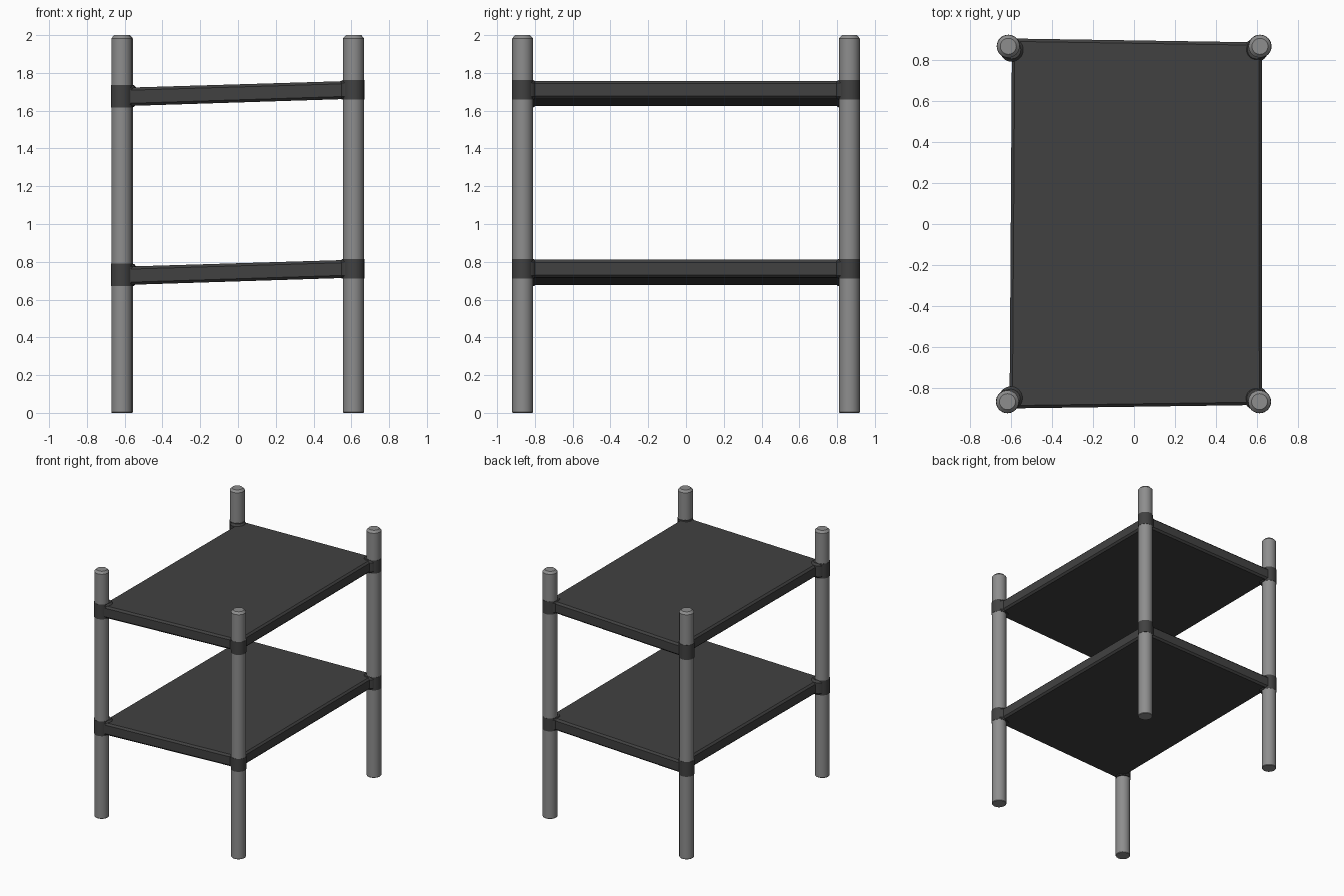
import bpy, bmesh

if "Cube" in bpy.data.objects:
    bpy.data.objects.remove(bpy.data.objects["Cube"])

def material(name, v):
    m = bpy.data.materials.new(name)
    m.diffuse_color = (v, v, v, 1)
    m.use_nodes = True
    m.node_tree.nodes["Principled BSDF"].inputs["Base Color"].default_value = m.diffuse_color
    return m

GREY = material("metal grey", 0.27)
DARK = material("dark grey", 0.053)

def finish(name, bm, mat, smooth=True):
    bmesh.ops.recalc_face_normals(bm, faces=bm.faces[:])
    me = bpy.data.meshes.new(name)
    bm.to_mesh(me)
    bm.free()
    me.materials.append(mat)
    ob = bpy.data.objects.new(name, me)
    bpy.context.collection.objects.link(ob)
    if smooth:
        bpy.ops.object.select_all(action='DESELECT')
        ob.select_set(True)
        bpy.context.view_layer.objects.active = ob
        bpy.ops.object.shade_smooth_by_angle(angle=0.6)
    return ob

def turned(name, x, y, rings, mat, n=32):
    """Round part from (radius, z) rings, closed at both ends."""
    bm = bmesh.new()
    loops = []
    import math
    for r, z in rings:
        loops.append([bm.verts.new((x + r * math.cos(i * math.tau / n),
                                    y + r * math.sin(i * math.tau / n), z)) for i in range(n)])
    for a, b in zip(loops, loops[1:]):
        for i in range(n):
            j = (i + 1) % n
            bm.faces.new((a[i], a[j], b[j], b[i]))
    bm.faces.new(loops[0][::-1])
    bm.faces.new(loops[-1])
    return finish(name, bm, mat)

# post positions
POSTS = {"front_left": (-0.616, -0.865), "back_left": (-0.612, 0.865),
         "front_right": (0.611, -0.865), "back_right": (0.613, 0.865)}
R = 0.055

for name, (x, y) in POSTS.items():
    # post with chamfered top
    turned("post_" + name, x, y,
           [(R - 0.003, 0), (R, 0.004), (R, 1.983), (R - 0.016, 2.0)], GREY)

for level, base in (("lower", 0.0), ("upper", 0.947)):
    # sloped shelf panel with chamfered edges
    bm = bmesh.new()
    corners = [(-0.606, -0.898), (0.624, -0.881), (0.622, 0.884), (-0.594, 0.903)]
    top = [bm.verts.new((x, y, base + 0.7925 + 0.030 * x)) for x, y in corners]
    bot = [bm.verts.new((x, y, base + 0.6965 + 0.032 * x)) for x, y in corners]
    bm.faces.new(top)
    bm.faces.new(bot[::-1])
    for i in range(4):
        j = (i + 1) % 4
        bm.faces.new((bot[i], bot[j], top[j], top[i]))
    bmesh.ops.bevel(bm, geom=bm.edges[:], offset=0.014, segments=1, affect='EDGES')
    finish("shelf_" + level, bm, DARK, smooth=False)

    for name, (x, y) in POSTS.items():
        lo, hi = (0.671, 0.790) if x < 0 else (0.711, 0.815)
        lo, hi = lo + base, hi + base
        # collar round the post
        turned(f"collar_{level}_{name}", x, y,
               [(R + 0.0015, lo), (R + 0.0015, hi)], DARK)
        # flared joint towards the shelf
        sx, sy = (1 if x > 0 else -1), (1 if y > 0 else -1)
        turned(f"joint_{level}_{name}", x - 0.017 * sx, y - 0.017 * sy,
               [(0.044, lo + 0.001), (0.058, lo + 0.016),
                (0.058, hi - 0.016), (0.044, hi - 0.001)], DARK)
